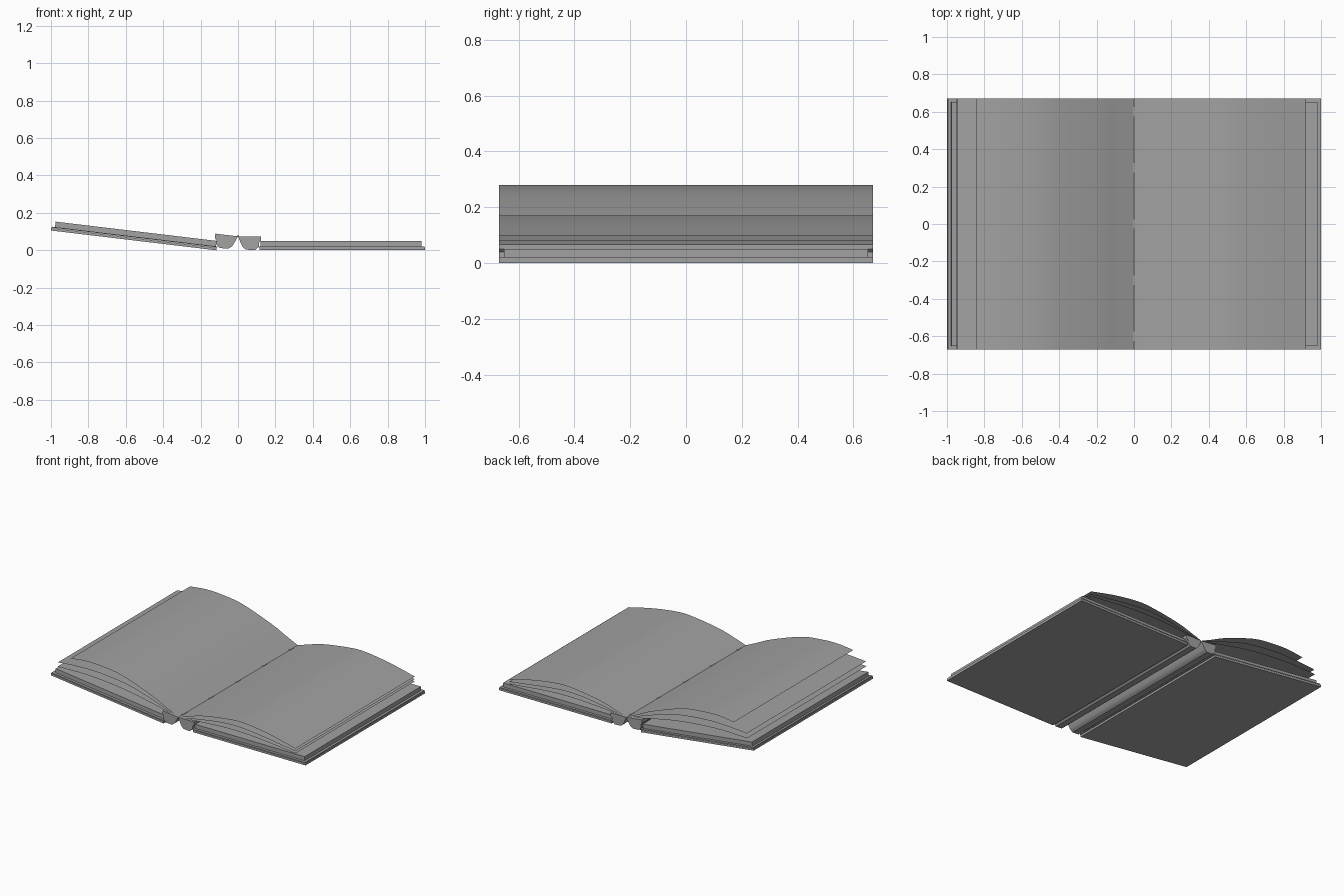
import bpy, bmesh, math
from mathutils import Vector, Matrix

cube = bpy.data.objects.get("Cube")
if cube:
    bpy.data.objects.remove(cube, do_unlink=True)

grey = bpy.data.materials.new("plain grey")
grey.use_nodes = True
GREY = (0.36, 0.36, 0.36, 1)
grey.diffuse_color = GREY
grey.node_tree.nodes["Principled BSDF"].inputs["Base Color"].default_value = GREY

DEPTH = 0.67          # half length along the spine
TILT = 0.119          # slope angle of the raised half


def sweep(name, profile, half=DEPTH, closed=True, y=0.0):
    """Run an (x, z) profile along y; closed profiles become capped solids."""
    bm = bmesh.new()
    front = [bm.verts.new((x, y - half, z)) for x, z in profile]
    back = [bm.verts.new((x, y + half, z)) for x, z in profile]
    n = len(profile)
    for i in range(n if closed else n - 1):
        j = (i + 1) % n
        bm.faces.new((front[i], front[j], back[j], back[i]))
    if closed:
        bm.faces.new(front)
        bm.faces.new(back[::-1])
        bmesh.ops.recalc_face_normals(bm, faces=bm.faces)
    else:
        for f in bm.faces:
            f.normal_update()
            if f.normal.z < 0:
                f.normal_flip()
    mesh = bpy.data.meshes.new(name)
    bm.to_mesh(mesh)
    bm.free()
    mesh.materials.append(grey)
    obj = bpy.data.objects.new(name, mesh)
    bpy.context.collection.objects.link(obj)
    bpy.ops.object.select_all(action='DESELECT')
    obj.select_set(True)
    bpy.context.view_layer.objects.active = obj
    bpy.ops.object.shade_smooth_by_angle(angle=math.radians(35))
    return obj


def curve(points, steps=6):
    """Smooth line through the points."""
    p = [Vector(q) for q in points]
    p = [2 * p[0] - p[1]] + p + [2 * p[-1] - p[-2]]
    out = []
    for a, b, c, d in zip(p, p[1:], p[2:], p[3:]):
        for k in range(steps):
            t = k / steps
            out.append(0.5 * (2 * b + (c - a) * t + (2 * a - 5 * b + 4 * c - d) * t ** 2
                              + (3 * b - a - 3 * c + d) * t ** 3))
    return [tuple(v) for v in out + [p[-2]]]


def raised(profile, pivot):
    """Mirror a right-hand profile and tilt it up around the pivot."""
    turn = Matrix.Rotation(-TILT, 2)
    piv = Vector(pivot)
    return [tuple(piv + turn @ (Vector((-x, z)) - piv)) for x, z in profile]


def rect(x0, x1, z0, z1):
    return [(x0, z0), (x1, z0), (x1, z1), (x0, z1)]


# Halves of the book: cover board, endpaper, page block
HINGE = (-0.12, 0.01)
halves = [("cover", rect(0.115, 1.0, 0, 0.014), DEPTH),
          ("endpaper", rect(0.11, 0.997, 0.0155, 0.021), DEPTH),
          ("page_block", rect(0.12, 0.98, 0.021, 0.05), 0.652)]
for name, prof, half in halves:
    sweep("left_" + name, prof, half)
    prof = [(x * 1.006 if x > 0.5 else x, z) for x, z in prof]
    sweep("right_" + name, raised(prof, HINGE), half)

# Bound spine halves, meeting over an arched groove
spine = curve([(0.0, 0.074), (0.012, 0.045), (0.024, 0.02), (0.042, 0.003)], 4)
spine += [(0.09, 0.0), (0.102, 0.012), (0.112, 0.018), (0.112, 0.04),
          (0.122, 0.05), (0.122, 0.074)]
sweep("left_spine", spine)
sweep("right_spine", raised(spine, (0, 0.074)))

# Loose curved leaves, single sheets
leaves = {
    "left_top_leaf": [(0, .074), (.09, .104), (.2, .135), (.38, .163), (.52, .17),
                      (.72, .143), (.92, .098)],
    "left_middle_leaf": [(.01, .074), (.14, .098), (.35, .128), (.55, .128), (.92, .08)],
    "left_lower_leaf": [(.02, .074), (.18, .088), (.4, .1), (.6, .095), (.92, .064)],
    "right_top_leaf": [(0, .074), (-.09, .116), (-.21, .172), (-.44, .252), (-.6, .275),
                       (-.72, .279), (-.845, .266)],
    "right_middle_leaf": [(-.01, .074), (-.15, .125), (-.38, .195), (-.62, .224),
                          (-.8, .223), (-.945, .212)],
    "right_lower_leaf": [(-.02, .076), (-.18, .113), (-.42, .158), (-.7, .183),
                         (-.95, .18)],
}
for name, pts in leaves.items():
    sweep(name, curve(pts), closed=False)

# Binding stitches in the gutter
for i, y in enumerate((-0.6, -0.3, 0.0, 0.3, 0.6)):
    sweep(f"stitch_{i + 1}", rect(-0.006, 0.006, 0.074, 0.079), 0.025, y=y)
